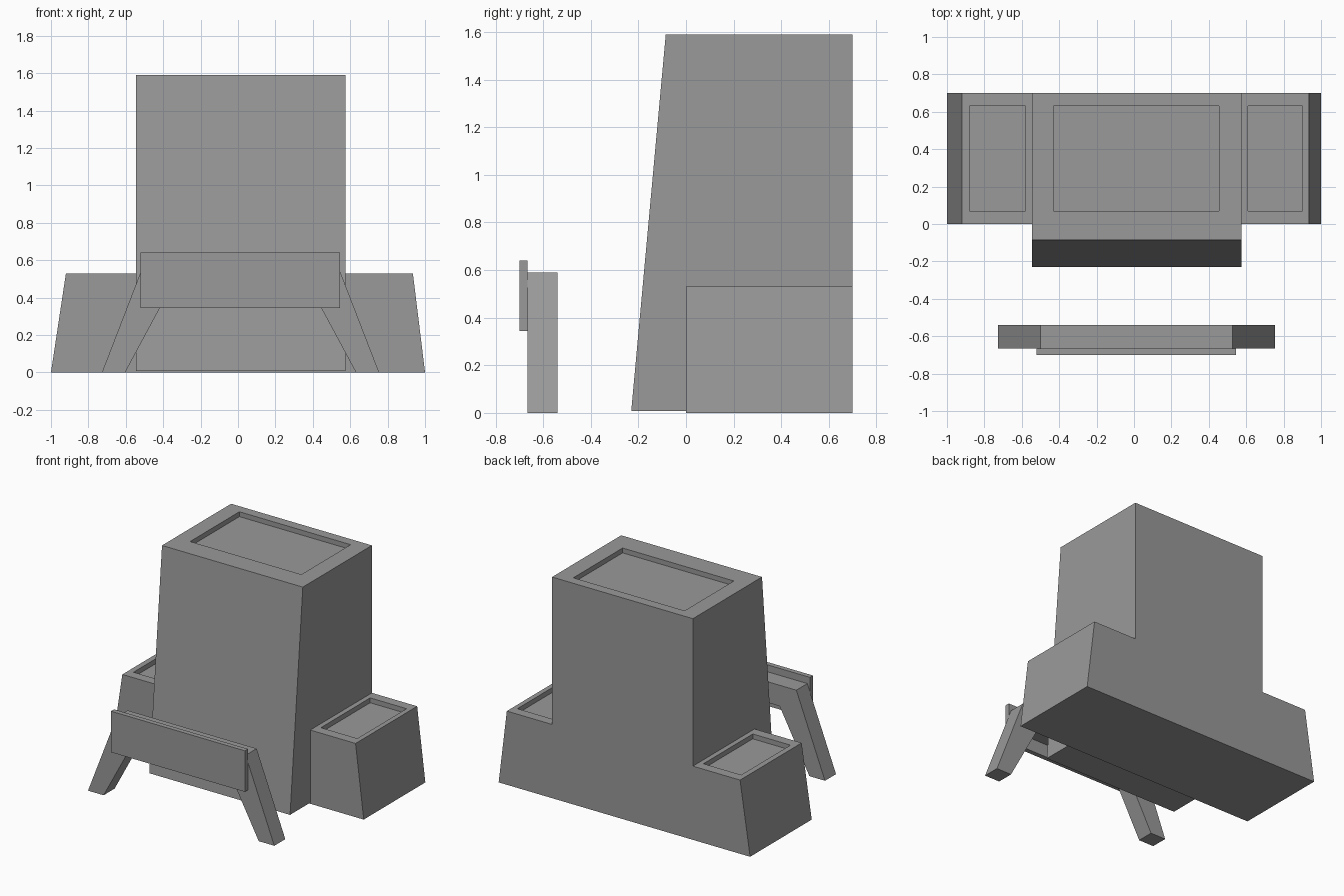
import bpy, bmesh
from math import radians
from mathutils import Vector

cube = bpy.data.objects.get("Cube")
if cube:
    bpy.data.objects.remove(cube, do_unlink=True)

grey = bpy.data.materials.new("plain grey")
grey.use_nodes = True
colour = (0.32, 0.32, 0.32, 1)
grey.diffuse_color = colour
grey.node_tree.nodes["Principled BSDF"].inputs["Base Color"].default_value = colour


def prism(name, profile, axis, start, end):
    """Extrude a profile along x (profile in yz) or y (profile in xz)."""
    bm = bmesh.new()
    place = (lambda a, b: (start, a, b)) if axis == "x" else (lambda a, b: (a, start, b))
    face = bm.faces.new([bm.verts.new(place(a, b)) for a, b in profile])
    grown = bmesh.ops.extrude_face_region(bm, geom=[face])["geom"]
    shift = Vector((end - start, 0, 0) if axis == "x" else (0, end - start, 0))
    bmesh.ops.translate(bm, vec=shift, verts=[g for g in grown if isinstance(g, bmesh.types.BMVert)])
    bmesh.ops.recalc_face_normals(bm, faces=bm.faces)
    mesh = bpy.data.meshes.new(name)
    bm.to_mesh(mesh)
    bm.free()
    mesh.materials.append(grey)
    obj = bpy.data.objects.new(name, mesh)
    bpy.context.collection.objects.link(obj)
    return obj


def box(name, x0, x1, y0, y1, z0, z1):
    return prism(name, [(x0, z0), (x1, z0), (x1, z1), (x0, z1)], "y", y0, y1)


def combine(target, tool, operation):
    """Apply a boolean and remove the tool object."""
    tool.hide_render = True
    mod = target.modifiers.new(operation, "BOOLEAN")
    mod.object, mod.operation, mod.solver = tool, operation, "EXACT"
    bpy.context.view_layer.objects.active = target
    bpy.ops.object.modifier_apply(modifier=mod.name)
    bpy.data.objects.remove(tool, do_unlink=True)


# Low stepped base with sloping ends, joined to the tall tower with a leaning front
step_top, tower_top, back = 0.53, 1.59, 0.70
body = prism("tower_and_base", [(-1, 0), (1, 0), (0.935, step_top), (-0.92, step_top)], "y", 0, back)
tower = prism("tower", [(-0.23, 0.008), (back, 0.008), (back, tower_top), (-0.085, tower_top)],
              "x", -0.545, 0.575)
combine(body, tower, "UNION")

# Shallow recesses in the three top faces
for x0, x1, top in ((-0.43, 0.455, tower_top), (-0.88, -0.58, step_top), (0.61, 0.90, step_top)):
    combine(body, box("recess_cutter", x0, x1, 0.07, 0.63, top - 0.035, top + 0.1), "DIFFERENCE")

# Merge coplanar faces left by the joins
bm = bmesh.new()
bm.from_mesh(body.data)
bmesh.ops.remove_doubles(bm, verts=bm.verts, dist=0.0005)
bmesh.ops.dissolve_limit(bm, angle_limit=radians(1), verts=bm.verts, edges=bm.edges)
bm.to_mesh(body.data)
bm.free()

# Splayed-leg trestle in front
middle = 0.0135
half = [(0.513, 0.59), (0.741, 0), (0.617, 0), (0.38, 0.44)]
outline = [(middle + x, z) for x, z in half] + [(middle - x, z) for x, z in reversed(half)]
prism("trestle", outline, "y", -0.665, -0.54)

# Board fixed to the front of the trestle
box("front_board", -0.52, 0.545, -0.70, -0.665, 0.345, 0.64)
